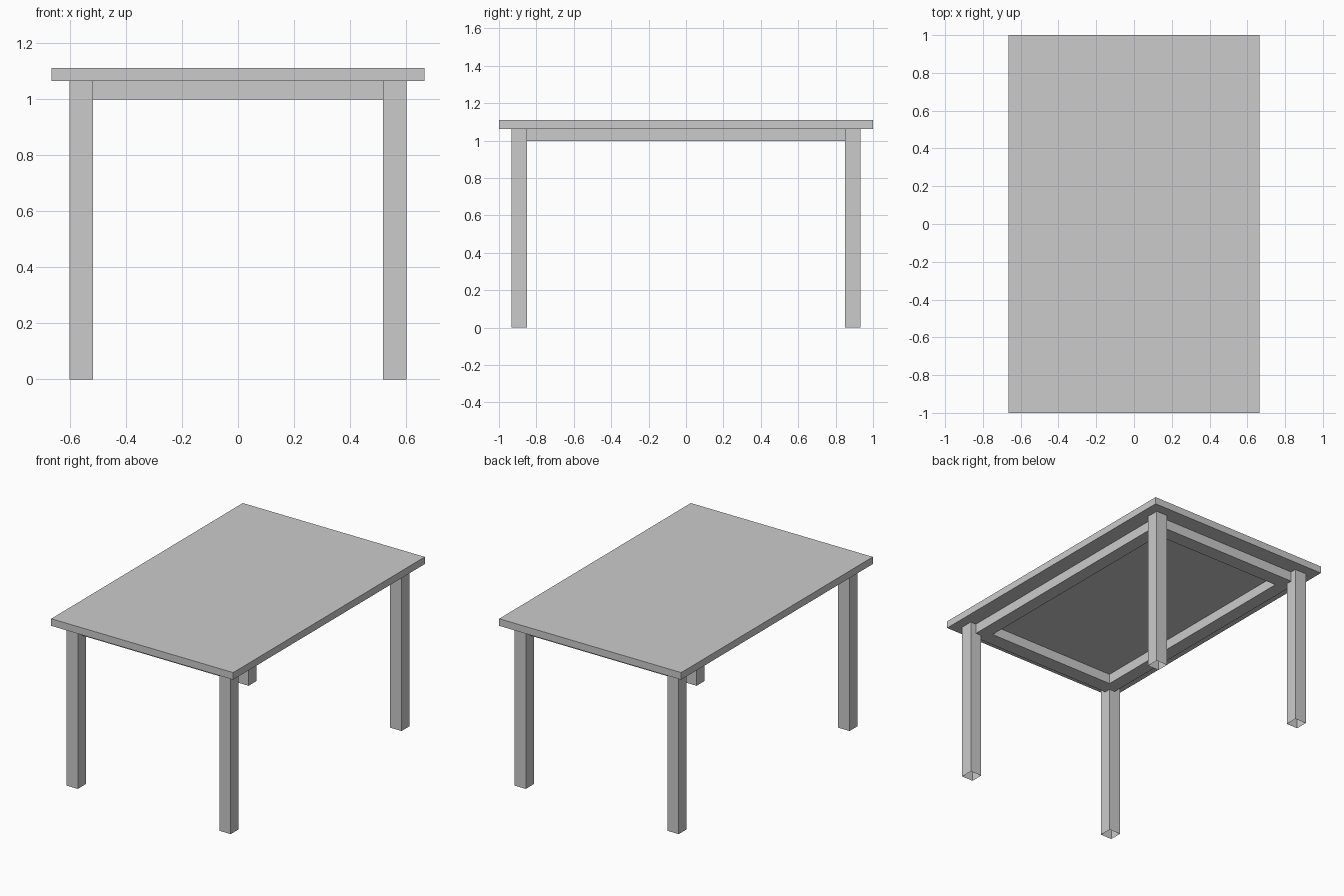
import bpy, bmesh

if "Cube" in bpy.data.objects:
    bpy.data.objects.remove(bpy.data.objects["Cube"])

TOP_Z, UNDER_Z, APRON_Z = 1.11, 1.063, 0.998


def add_object(name, bm):
    bmesh.ops.recalc_face_normals(bm, faces=bm.faces)
    mesh = bpy.data.meshes.new(name)
    bm.to_mesh(mesh)
    bm.free()
    obj = bpy.data.objects.new(name, mesh)
    bpy.context.collection.objects.link(obj)
    return obj


def box(name, lo, hi, open_bottom=False):
    bm = bmesh.new()
    bmesh.ops.create_cube(bm, size=1)
    for v in bm.verts:
        v.co = [lo[i] if v.co[i] < 0 else hi[i] for i in range(3)]
    bmesh.ops.recalc_face_normals(bm, faces=bm.faces)
    if open_bottom:
        bottom = [f for f in bm.faces if f.normal.z < -0.9]
        bmesh.ops.delete(bm, geom=bottom, context='FACES_ONLY')
    return add_object(name, bm)


# Table top
box("table_top", (-0.665, -1, UNDER_Z), (0.665, 1, TOP_Z))

# Four square legs, open underneath
for sx, side in ((-1, "left"), (1, "right")):
    for sy, end in ((-1, "front"), (1, "back")):
        xs = sorted((sx * 0.517, sx * 0.6))
        ys = sorted((sy * 0.85, sy * 0.933))
        box(f"{end}_{side}_leg", (xs[0], ys[0], 0), (xs[1], ys[1], UNDER_Z), True)

# Apron: one mitred rectangular frame under the top, set back from the leg faces
bm = bmesh.new()
rings = []
for x, y, z in ((0.559, 0.892, UNDER_Z), (0.559, 0.892, APRON_Z),
                (0.47, 0.795, APRON_Z), (0.47, 0.795, UNDER_Z)):
    rings.append([bm.verts.new((sx * x, sy * y, z))
                  for sx, sy in ((-1, -1), (1, -1), (1, 1), (-1, 1))])
for k in range(4):
    a, b = rings[k], rings[(k + 1) % 4]
    for i in range(4):
        j = (i + 1) % 4
        bm.faces.new((a[i], a[j], b[j], b[i]))
add_object("apron", bm)
